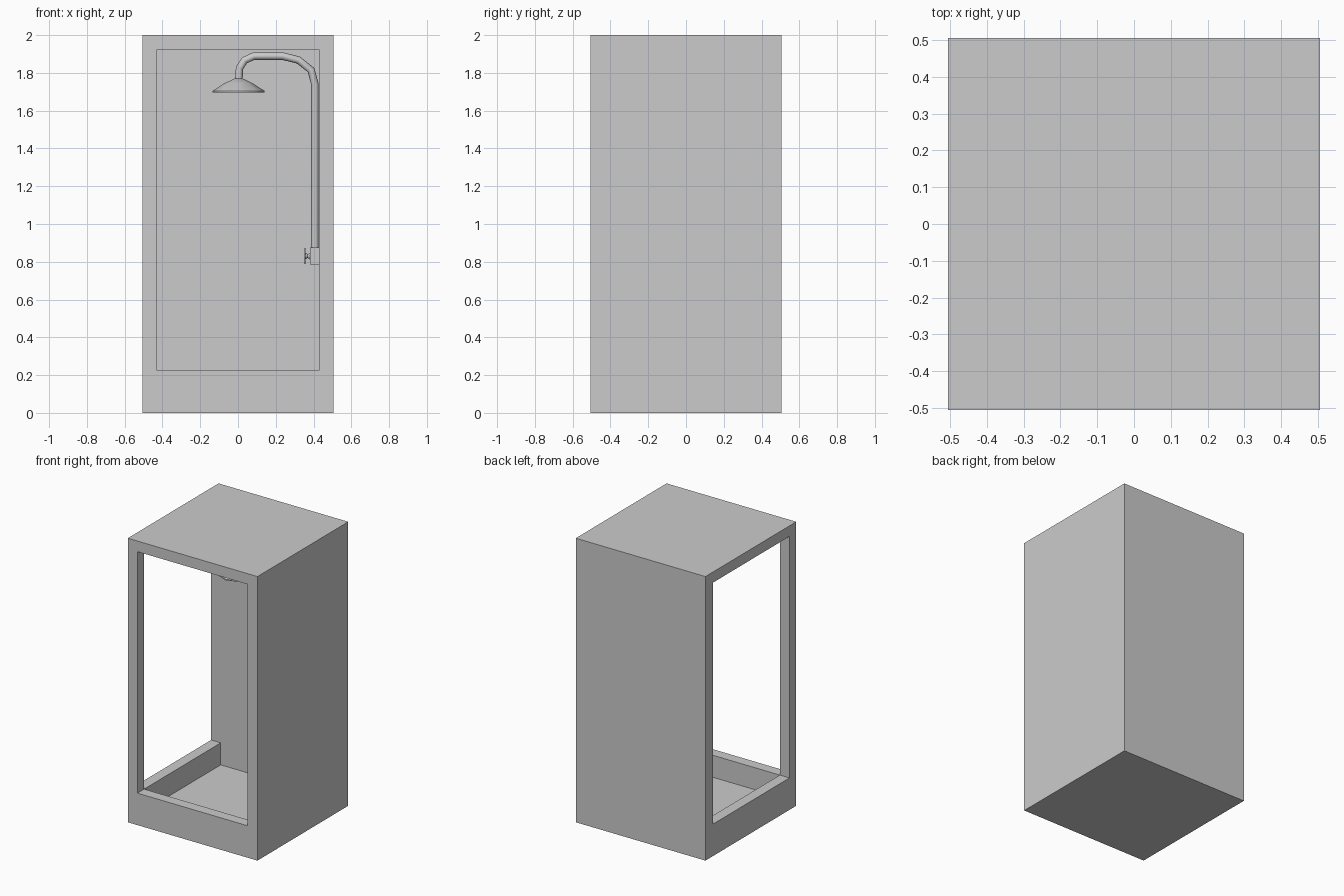
import bpy, bmesh, math
from mathutils import Matrix, Vector

old = bpy.data.objects.get("Cube")
if old:
    bpy.data.objects.remove(old, do_unlink=True)

grey = bpy.data.materials.new("plain_grey")
grey.use_nodes = True
GREY = (0.6, 0.6, 0.6, 1)
grey.diffuse_color = GREY
grey.node_tree.nodes["Principled BSDF"].inputs["Base Color"].default_value = GREY


def finish(name, bm, smooth=False):
    """Turn a bmesh into a named object."""
    bmesh.ops.remove_doubles(bm, verts=bm.verts, dist=1e-5)
    bmesh.ops.recalc_face_normals(bm, faces=bm.faces)
    mesh = bpy.data.meshes.new(name)
    bm.to_mesh(mesh)
    bm.free()
    mesh.materials.append(grey)
    ob = bpy.data.objects.new(name, mesh)
    bpy.context.collection.objects.link(ob)
    if smooth:
        smooth_by_angle(ob)
    return ob


def smooth_by_angle(ob):
    bpy.ops.object.select_all(action="DESELECT")
    ob.select_set(True)
    bpy.context.view_layer.objects.active = ob
    bpy.ops.object.shade_smooth_by_angle(angle=math.radians(50))


def lathe(name, profile, matrix, sides=8):
    """Spin (radius, height) points around an axis, with closed ends."""
    bm = bmesh.new()
    rings = []
    for r, h in profile:
        angles = [math.tau * i / sides for i in range(sides)]
        rings.append([bm.verts.new(matrix @ Vector((r * math.cos(a), r * math.sin(a), h)))
                      for a in angles])
    for low, high in zip(rings, rings[1:]):
        for i in range(sides):
            j = (i + 1) % sides
            bm.faces.new((low[i], low[j], high[j], high[i]))
    bm.faces.new(rings[0])
    bm.faces.new(rings[-1])
    return finish(name, bm, smooth=True)


# Cabin: one watertight shell, open at the front and at the -x side
cuts = ((-0.505, -0.43, 0.428, 0.505),
        (-0.505, -0.43, 0.422, 0.505),
        (0, 0.07, 0.225, 1.925, 2))


def solid(i, j, k):
    if not (0 <= i < 3 and 0 <= j < 3 and 0 <= k < 4):
        return False
    if k == 1:                       # raised curb around the tray
        return (i, j) != (1, 1)
    if k == 2:                       # two walls and the corner post
        return i == 2 or j == 2 or (i, j) == (0, 0)
    return True                      # floor and roof


bm = bmesh.new()
for i in range(3):
    for j in range(3):
        for k in range(4):
            if not solid(i, j, k):
                continue
            cell = (i, j, k)
            for axis in range(3):
                for side in (0, 1):
                    beside = list(cell)
                    beside[axis] += 2 * side - 1
                    if solid(*beside):
                        continue
                    u, v = (axis + 1) % 3, (axis + 2) % 3
                    corners = []
                    for du, dv in ((0, 0), (1, 0), (1, 1), (0, 1)):
                        idx = list(cell)
                        idx[axis] += side
                        idx[u] += du
                        idx[v] += dv
                        corners.append(bm.verts.new([cuts[a][idx[a]] for a in range(3)]))
                    bm.faces.new(corners)
finish("shower_cabin", bm)

# Riser pipe with a curved arm over the tray
path = ((0.407, 0.85), (0.407, 1.74), (0.387, 1.815), (0.32, 1.868), (0.235, 1.889),
        (0.085, 1.889), (0.035, 1.867), (0.008, 1.825), (0.004, 1.76))
curve = bpy.data.curves.new("riser_pipe", "CURVE")
curve.dimensions = "3D"
curve.bevel_depth = 0.02
curve.bevel_resolution = 2
curve.use_fill_caps = True
spline = curve.splines.new("POLY")
spline.points.add(len(path) - 1)
for point, (x, z) in zip(spline.points, path):
    point.co = (x, 0, z, 1)
curve.materials.append(grey)
pipe = bpy.data.objects.new("riser_pipe", curve)
bpy.context.collection.objects.link(pipe)
bpy.ops.object.select_all(action="DESELECT")
pipe.select_set(True)
bpy.context.view_layer.objects.active = pipe
bpy.ops.object.convert(target="MESH")
smooth_by_angle(bpy.context.view_layer.objects.active)

# Shower head
lathe("shower_head",
      ((0.137, 1.697), (0.137, 1.705), (0.075, 1.745), (0.022, 1.77)),
      Matrix.Translation((0.003, 0, 0)))

# Valve body against the wall
bm = bmesh.new()
bmesh.ops.create_cube(bm, size=1, matrix=Matrix.Translation((0.404, 0, 0.83))
                      @ Matrix.Diagonal((0.048, 0.09, 0.09, 1)))
finish("valve_body", bm)

# Valve handle: flared stem and thin disc pointing into the cabin
lathe("valve_handle",
      ((0.018, 0), (0.01, 0.012), (0.016, 0.023), (0.042, 0.023), (0.042, 0.029)),
      Matrix.Translation((0.381, 0, 0.83)) @ Matrix.Rotation(-math.pi / 2, 4, "Y"))
